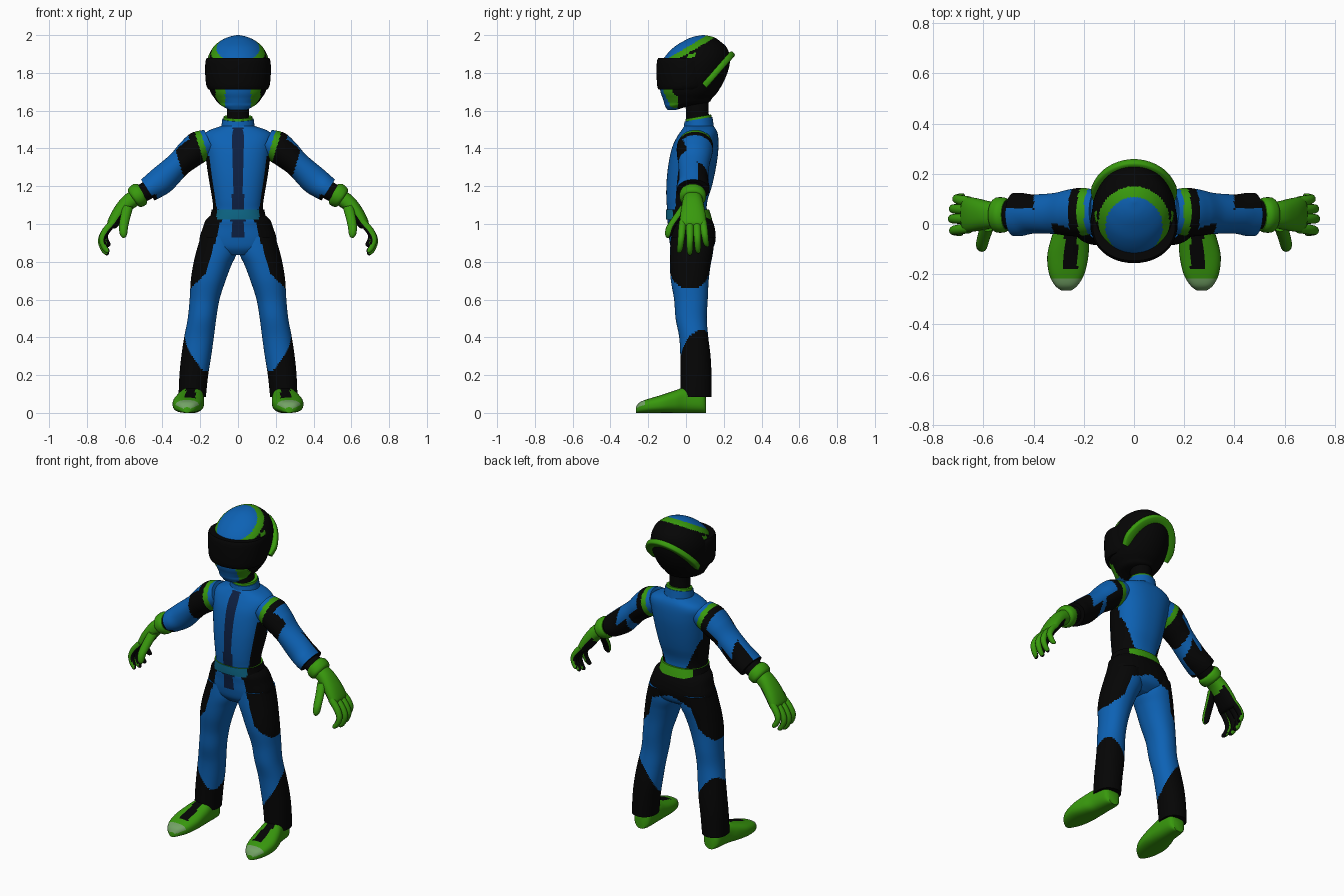
import bpy, bmesh, math
from mathutils import Vector

COLOURS = {
    "blue": (0.004, 0.122, 0.46), "green": (0.04, 0.32, 0.004), "black": (0.0015, 0.0015, 0.0015),
    "navy": (0.004, 0.014, 0.055), "teal": (0.004, 0.14, 0.25), "pale_green": (0.17, 0.36, 0.13),
}
ORDER = list(COLOURS)
MATS = []
for label, rgb in COLOURS.items():
    m = bpy.data.materials.new(label)
    m.diffuse_color = (*rgb, 1)
    MATS.append(m)


def loft(name, stations, rule, steps=4, segs=32, power=2.0, angle=45):
    """Skin smooth superellipse rings; a station is (centre, half axis u, half axis v)."""
    st = [[Vector(p) for p in s] for s in stations]
    rings = []
    for i in range(len(st) - 1):
        a, b, c, d = st[max(i - 1, 0)], st[i], st[i + 1], st[min(i + 2, len(st) - 1)]
        for k in range(steps):
            t = k / steps
            rings.append([0.5 * (2 * q + (r - p) * t + (2 * p - 5 * q + 4 * r - w) * t * t
                                 + (3 * q - p - 3 * r + w) * t ** 3)
                          for p, q, r, w in zip(a, b, c, d)])
    rings.append(st[-1])
    bm = bmesh.new()
    grid = []
    for c, u, v in rings:
        row = []
        for j in range(segs):
            f = 2 * math.pi * j / segs
            ca, sa = math.cos(f), math.sin(f)
            ca = math.copysign(abs(ca) ** (2 / power), ca)
            sa = math.copysign(abs(sa) ** (2 / power), sa)
            row.append(bm.verts.new(c + u * ca + v * sa))
        grid.append(row)
    for r0, r1 in zip(grid, grid[1:]):
        for j in range(segs):
            k = (j + 1) % segs
            bm.faces.new((r0[j], r0[k], r1[k], r1[j]))
    bm.faces.new(grid[0])
    bm.faces.new(grid[-1])
    bmesh.ops.recalc_face_normals(bm, faces=bm.faces)
    # colour each face by its position (x folded to one side) and normal
    for f in bm.faces:
        p, n = f.calc_center_median(), f.normal.copy()
        if p.x < 0:
            n.x = -n.x
        col = rule if isinstance(rule, str) else rule(abs(p.x), p.y, p.z, n)
        f.material_index = ORDER.index(col)
    me = bpy.data.meshes.new(name)
    bm.to_mesh(me)
    bm.free()
    for m in MATS:
        me.materials.append(m)
    ob = bpy.data.objects.new(name, me)
    bpy.context.collection.objects.link(ob)
    bpy.ops.object.select_all(action='DESELECT')
    ob.select_set(True)
    bpy.context.view_layer.objects.active = ob
    bpy.ops.object.shade_smooth_by_angle(angle=math.radians(angle))
    return ob


def slices(rows, tilt=0.0):
    """Level slices from (z, half width, front y, back y)."""
    return [((0, (f + b) / 2, z), (w, 0, 0), (0, (b - f) / 2, tilt)) for z, w, f, b in rows]


def limb(rows, s):
    """Bent limb from (x, y, z, half thickness, half depth), following its own path in x-z."""
    out = []
    for i, (x, y, z, r, h) in enumerate(rows):
        a, b = rows[max(i - 1, 0)], rows[min(i + 1, len(rows) - 1)]
        d = Vector((b[0] - a[0], 0, b[2] - a[2])).normalized()
        out.append(((s * x, y, z), (-s * d.z * r, 0, d.x * r), (0, h, 0)))
    return out


def seam(x, z):
    """Distance outward across the slanted shoulder seam."""
    return 0.958 * x - 0.287 * (z - 1.42)


# ---- colour rules ----
def helmet_rule(x, y, z, n):
    if z < 1.72 and y < -0.045:
        return "blue" if x < 0.068 else "green" if x < 0.12 else "black"
    if z > 1.85:
        rise = z - 1.885 - 0.6 * (y + 0.02)
        if rise > 0.036:
            return "blue"
        if rise > 0 or (abs(y - 0.025) < 0.022 and abs(z - 1.889 - 0.4 * (y - 0.025)) < 0.011):
            return "green"
    return "black"


def jacket_rule(x, y, z, n):
    if seam(x, z) > 0.17 and z > 1.36:
        return "green"
    if y < 0 and x < 0.029 and z < 1.51:
        return "navy"
    if y > 0.06:
        edge = 0.07 + (z - 1.08) * 0.45
    else:
        edge = 0.108 + (z - 1.05) * 0.14
    return "black" if x > edge and z < 1.36 else "blue"


def trouser_rule(x, y, z, n):
    if y < 0 and x < 0.036 and 0.93 < z < 1.04:
        return "navy"
    if z < 0.22 + 1.5 * (x - 0.185) + max(0, y + 0.02):
        return "black"
    if z > 0.66:
        edge = 0.10 + (0.98 - z) * 0.29 if z > 0.74 else 0.17 + (0.74 - z) * 1.0
        if x > edge or (y > 0.06 and z > 0.915 - 0.4 * x):
            return "black"
    return "blue"


def belt_rule(x, y, z, n):
    return "black" if x > 0.112 else "teal" if y < 0 else "green"


def sleeve_rule(x, y, z, n):
    q = seam(x, z)
    if q < 0.17:
        return "blue"
    if q < 0.2:
        return "green"
    if q < (0.325 if (y < 0.0 and n.z < 0.6) or n.z < -0.1 else 0.238):
        return "black"
    if (x > 0.40 and y > 0.06) or (x > 0.33 and y > 0.03 and n.z < -0.1) or (x > 0.43 and n.z < -0.6):
        return "black"
    return "black" if n.x > 0.85 and x > 0.45 else "blue"


def glove_rule(x, y, z, n):
    return "black" if x > 0.58 and n.dot(Vector((-0.8, 0, -0.6))) > 0.25 else "green"


def thumb_rule(x, y, z, n):
    return "black" if n.y > 0.3 else "green"


def shoe_rule(x, y, z, n):
    if y < -0.215 and n.z > 0.1:
        return "pale_green"
    return "black" if 0.225 < x < 0.277 and -0.175 < y and n.z > 0.4 else "green"


# ---- head ----
loft("helmet", slices([
    (1.603, 0.045, -0.098, -0.055), (1.625, 0.085, -0.111, 0.02), (1.642, 0.107, -0.116, 0.115),
    (1.665, 0.124, -0.123, 0.138), (1.70, 0.146, -0.135, 0.168), (1.76, 0.162, -0.142, 0.203),
    (1.83, 0.167, -0.138, 0.228), (1.885, 0.158, -0.112, 0.232), (1.935, 0.132, -0.065, 0.215),
    (1.97, 0.092, -0.01, 0.177), (1.99, 0.05, 0.035, 0.145), (2.0, 0.006, 0.085, 0.097)]),
    helmet_rule, 7, 80)
loft("visor", slices([
    (1.712, 0.156, -0.146, 0.13), (1.735, 0.168, -0.153, 0.15), (1.80, 0.174, -0.156, 0.16),
    (1.86, 0.172, -0.154, 0.15), (1.88, 0.164, -0.146, 0.13)]), "black", 3, 48, 2.1)
fin = []
for i in range(-7, 8):
    t = math.radians(i * 13)
    s, c = math.sin(t), math.cos(t)
    w = 0.028 if abs(i) < 7 else 0.015
    fin.append(((0.148 * s, 0.10 + 0.132 * c, 1.735 + 0.152 * c),
                (w * s, 0.7 * w * c, 0.7 * w * c), (0, -0.012, 0.012)))
loft("rear_spoiler", fin, "green", 3, 16, 4)
loft("neck", slices([(1.53, 0.062, 0.0, 0.125), (1.59, 0.058, 0.0, 0.12), (1.66, 0.062, -0.005, 0.12)]), "black")

# ---- torso ----
loft("collar", slices([(1.50, 0.09, -0.015, 0.148), (1.555, 0.083, -0.008, 0.14)], 0.012), "blue")
loft("collar_trim", slices([(1.55, 0.079, -0.004, 0.137), (1.568, 0.076, -0.002, 0.133)], 0.012), "green")
loft("jacket", slices([
    (1.035, 0.145, -0.097, 0.122), (1.08, 0.132, -0.10, 0.11), (1.13, 0.136, -0.104, 0.115),
    (1.20, 0.148, -0.104, 0.137), (1.28, 0.161, -0.098, 0.155), (1.36, 0.172, -0.085, 0.168),
    (1.42, 0.182, -0.068, 0.172), (1.465, 0.183, -0.045, 0.17), (1.495, 0.155, -0.025, 0.162),
    (1.52, 0.085, -0.008, 0.145)]), jacket_rule, 7, 96, 2.3)
loft("belt", slices([(1.025, 0.152, -0.106, 0.138), (1.05, 0.144, -0.107, 0.131),
                     (1.078, 0.139, -0.106, 0.122)]), belt_rule, 2, 80, 2.3)
loft("hips", slices([
    (0.835, 0.09, -0.05, 0.09), (0.87, 0.18, -0.078, 0.14), (0.92, 0.203, -0.089, 0.157),
    (0.98, 0.186, -0.094, 0.152), (1.02, 0.171, -0.098, 0.138), (1.045, 0.145, -0.095, 0.122)]),
    trouser_rule, 6, 96, 2.3)

# ---- limbs ----
LEG = [(0.93, 0.01, 0.198, -0.08, 0.15), (0.85, 0.006, 0.222, -0.085, 0.143),
       (0.78, 0.036, 0.238, -0.085, 0.13), (0.70, 0.066, 0.25, -0.08, 0.12),
       (0.60, 0.098, 0.256, -0.063, 0.115), (0.50, 0.115, 0.266, -0.055, 0.11),
       (0.40, 0.128, 0.285, -0.036, 0.118), (0.30, 0.142, 0.30, -0.03, 0.13),
       (0.20, 0.158, 0.31, -0.03, 0.135), (0.085, 0.17, 0.315, -0.03, 0.135)]
SHOE = [(0.107, 0.24, 0.035, 0.08), (0.085, 0.24, 0.055, 0.12), (0.0, 0.245, 0.065, 0.135),
        (-0.06, 0.255, 0.076, 0.118), (-0.13, 0.264, 0.082, 0.095), (-0.20, 0.268, 0.07, 0.074),
        (-0.245, 0.27, 0.045, 0.056), (-0.266, 0.27, 0.018, 0.03)]
ARM = [(0.15, 0.05, 1.435, 0.07, 0.085), (0.205, 0.048, 1.41, 0.083, 0.096),
       (0.255, 0.045, 1.37, 0.078, 0.093), (0.315, 0.042, 1.315, 0.068, 0.082),
       (0.40, 0.04, 1.235, 0.075, 0.078), (0.45, 0.038, 1.198, 0.07, 0.086),
       (0.478, 0.038, 1.18, 0.066, 0.086)]
CUFF = [(0.505, 0.036, 1.165, 0.052, 0.062), (0.52, 0.036, 1.157, 0.064, 0.07),
        (0.545, 0.036, 1.14, 0.06, 0.07), (0.555, 0.036, 1.133, 0.048, 0.06)]
PALM = [(0.54, 0.036, 1.142, 0.044, 0.048), (0.585, 0.036, 1.11, 0.042, 0.056),
        (0.63, 0.037, 1.055, 0.038, 0.066), (0.665, 0.038, 1.0, 0.03, 0.07),
        (0.675, 0.038, 0.985, 0.018, 0.06)]
FINGERS = {"index": (-0.017, -0.04, 0.93), "middle": (0.021, 0.02, 1.0),
           "ring": (0.057, 0.066, 0.94), "little": (0.09, 0.115, 0.74)}

for side, s in (("left", 1), ("right", -1)):
    loft(side + "_leg", [((s * (a + b) / 2, (f + k) / 2, z), ((b - a) / 2, 0, 0), (0, (k - f) / 2, 0))
                         for z, a, b, f, k in LEG], trouser_rule, 10, 64, 2.15)
    loft(side + "_shoe", [((s * x, y, h / 2), (w, 0, 0), (0, 0, h / 2)) for y, x, w, h in SHOE],
         shoe_rule, 6, 48, 2.6)
    loft(side + "_sleeve", limb(ARM, s), sleeve_rule, 12, 64)
    loft(side + "_wrist", limb([(0.46, 0.037, 1.19, 0.05, 0.06), (0.515, 0.036, 1.158, 0.048, 0.058)], s), "black")
    loft(side + "_glove_cuff", limb(CUFF, s), "green", 3)
    loft(side + "_palm", limb(PALM, s), glove_rule, 5, 32, 2.3)
    # curled fingers, each scaled from the knuckle
    for name, (y0, y1, k) in FINGERS.items():
        path = [(0, 0, 0.02), (0.045, -0.05, 0.02), (0.068, -0.10, 0.018),
                (0.055, -0.145, 0.016), (0.037, -0.168, 0.012), (0.03, -0.174, 0.004)]
        rows = [(0.656 + dx * k, y0 + (y1 - y0) * i / 5, 1.012 + dz * k, r, r)
                for i, (dx, dz, r) in enumerate(path)]
        loft(f"{side}_{name}_finger", limb(rows, s), glove_rule, 3, 16)
    loft(side + "_thumb", limb([
        (0.582, 0.0, 1.095, 0.028, 0.03), (0.597, -0.045, 1.035, 0.026, 0.027),
        (0.606, -0.08, 0.985, 0.024, 0.024), (0.606, -0.092, 0.945, 0.019, 0.019),
        (0.602, -0.095, 0.927, 0.007, 0.007)], s), thumb_rule, 3, 16)
